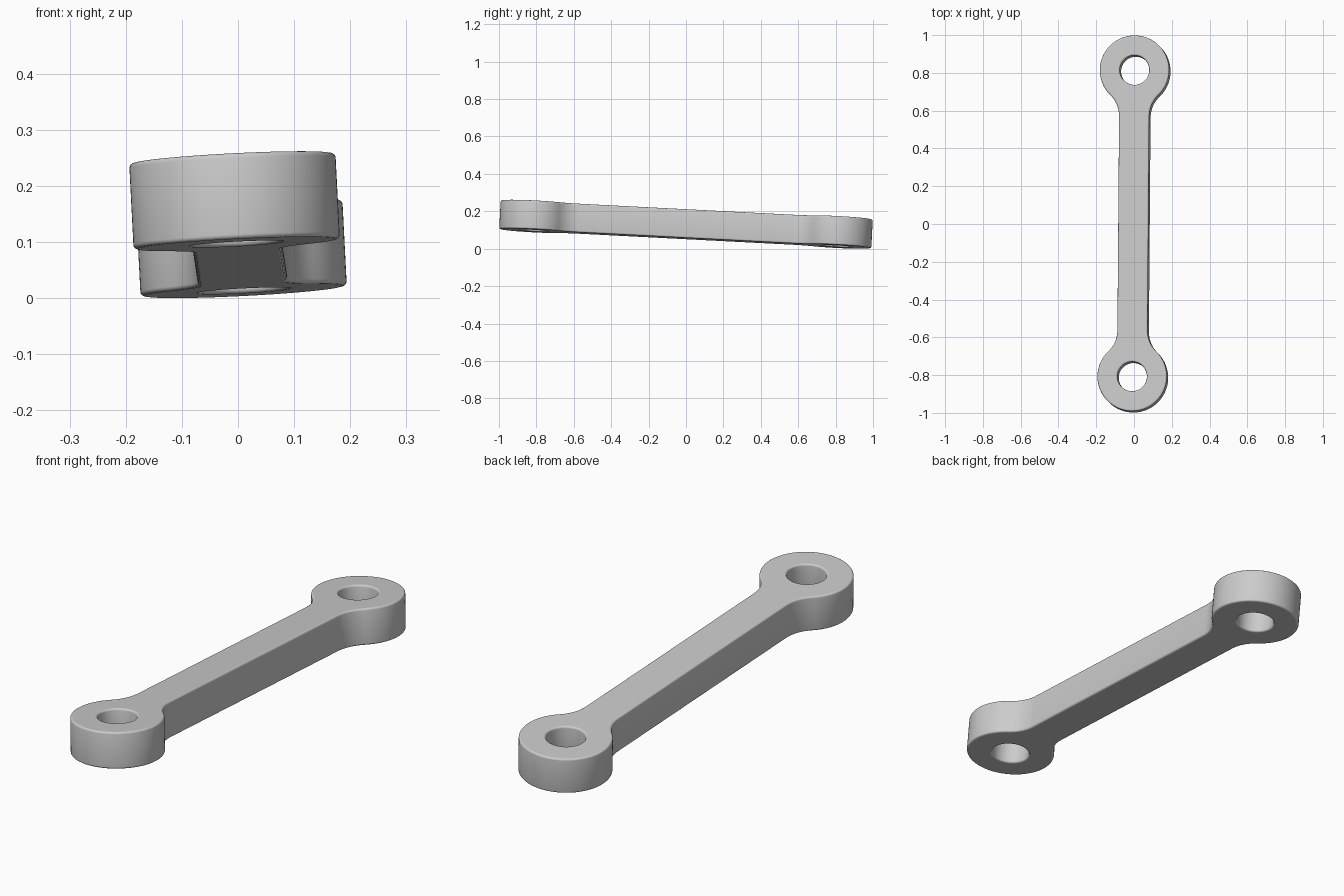
import bpy, bmesh
from math import pi, sin, cos, atan2, sqrt
from mathutils import Euler, Vector

cube = bpy.data.objects.get("Cube")
if cube:
    bpy.data.objects.remove(cube, do_unlink=True)

EYE_Y = 0.812      # distance of each eye from the middle
EYE_R = 0.184
HOLE_R = 0.078
BAR_W = 0.08       # half width of the bar
FILLET = 0.156
THICK = 0.153
ROUND = 0.008      # rounded rims
FILLET_Y = EYE_Y - sqrt((EYE_R + FILLET) ** 2 - (BAR_W + FILLET) ** 2)


def arc(cx, cy, r, a0, a1, n):
    return [(cx + r * cos(a0 + (a1 - a0) * i / n), cy + r * sin(a0 + (a1 - a0) * i / n))
            for i in range(n + 1)]


def link_outline(d):
    """Link outline, moved inwards by d."""
    a = atan2(EYE_Y - FILLET_Y, -BAR_W - FILLET)
    q = arc(BAR_W + FILLET, FILLET_Y, FILLET + d, pi, a, 10)
    q += arc(0, EYE_Y, EYE_R - d, a - pi, pi / 2, 32)[1:]
    back = q + [(-x, y) for x, y in q[-2::-1]]
    return back + [(-x, -y) for x, y in back]


def hole_outline(side):
    def outline(d):
        return arc(0, side * EYE_Y, HOLE_R + d, 0, 2 * pi, 56)[:-1]
    return outline


# Wall section from bottom to top: height and inset
h = THICK / 2
quarter = [(h - ROUND + ROUND * sin(t * pi / 8), ROUND - ROUND * cos(t * pi / 8))
           for t in range(5)]
section = [(-z, d) for z, d in reversed(quarter)] + quarter

bm = bmesh.new()
cap_edges = {0: [], len(section) - 1: []}

# Outer wall and the two bores
for outline in (link_outline, hole_outline(1), hole_outline(-1)):
    rings = [[bm.verts.new((x, y, z)) for x, y in outline(d)] for z, d in section]
    n = len(rings[0])
    for low, high in zip(rings, rings[1:]):
        for i in range(n):
            j = (i + 1) % n
            bm.faces.new((low[i], low[j], high[j], high[i])).smooth = True
    for level, edges in cap_edges.items():
        ring = rings[level]
        edges += [bm.edges.get((ring[i], ring[(i + 1) % n])) for i in range(n)]

# Flat top and bottom
for edges in cap_edges.values():
    fill = bmesh.ops.triangle_fill(bm, edges=edges, use_beauty=True)
    for g in fill["geom"]:
        if isinstance(g, bmesh.types.BMFace):
            g.smooth = False
bmesh.ops.recalc_face_normals(bm, faces=bm.faces[:])

# Slight tilt, then centre it on the ground
bm.transform(Euler((-0.0515, -0.0515, -0.005)).to_matrix().to_4x4())
low = Vector([min(v.co[k] for v in bm.verts) for k in range(3)])
high = Vector([max(v.co[k] for v in bm.verts) for k in range(3)])
middle = (low + high) / 2
middle.z = low.z
bmesh.ops.translate(bm, verts=bm.verts[:], vec=-middle)

mesh = bpy.data.meshes.new("connecting_link")
bm.to_mesh(mesh)
bm.free()
link = bpy.data.objects.new("connecting_link", mesh)
bpy.context.collection.objects.link(link)

# Plain grey
mat = bpy.data.materials.new("light_grey")
mat.use_nodes = True
colour = (0.6, 0.6, 0.6, 1)
mat.diffuse_color = colour
mat.node_tree.nodes["Principled BSDF"].inputs["Base Color"].default_value = colour
mesh.materials.append(mat)
